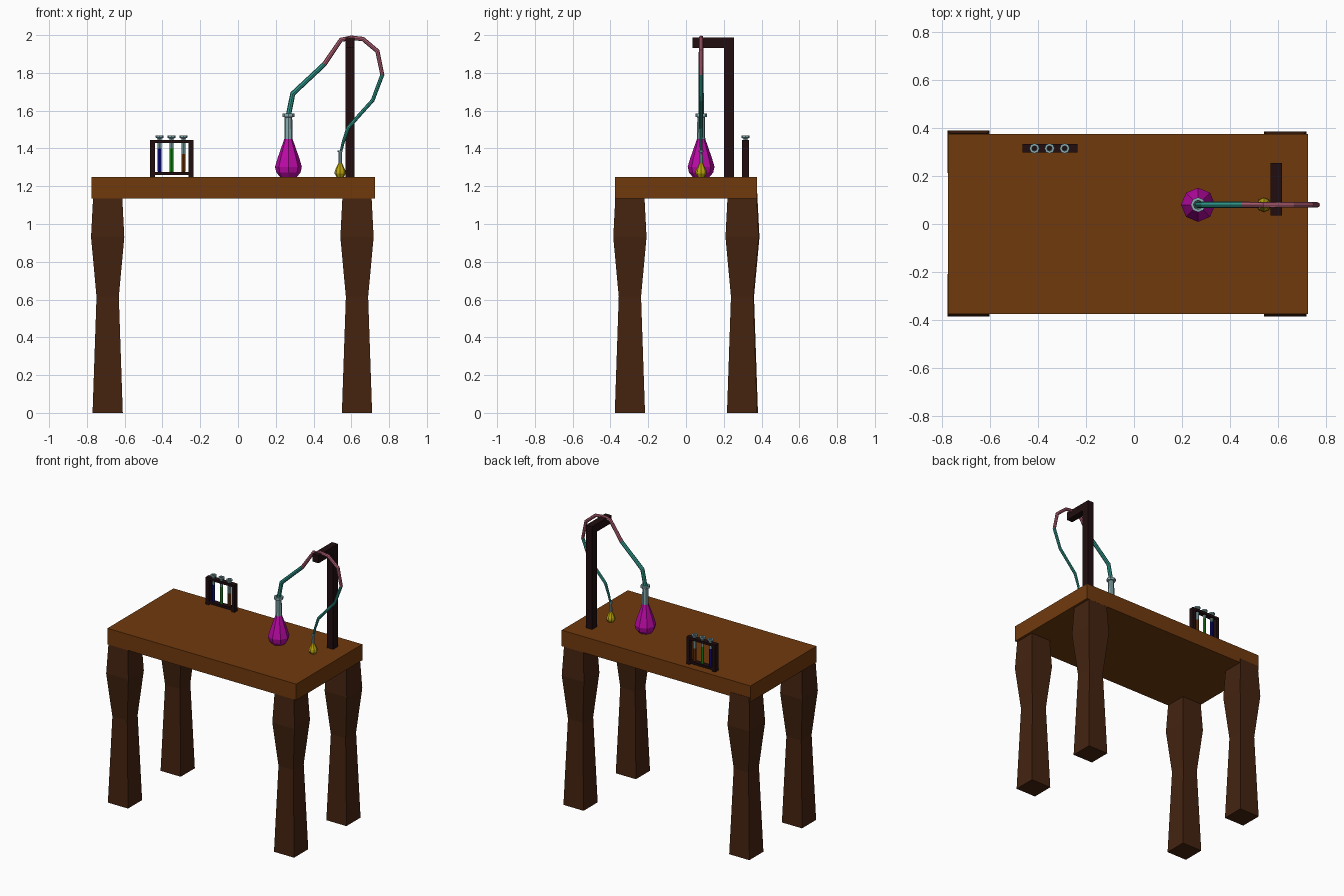
import bpy, bmesh, math
from mathutils import Vector

if "Cube" in bpy.data.objects:
    bpy.data.objects.remove(bpy.data.objects["Cube"], do_unlink=True)


def material(name, r, g, b):
    m = bpy.data.materials.new(name)
    m.diffuse_color = (r, g, b, 1)
    m.use_nodes = True
    m.node_tree.nodes["Principled BSDF"].inputs["Base Color"].default_value = (r, g, b, 1)
    return m


TABLE = material("table wood", .165, .042, .004)
LEG = material("leg wood", .058, .017, .005)
DARK = material("dark wood", .015, .004, .005)
MAGENTA = material("magenta liquid", .50, .003, .38)
YELLOW = material("yellow liquid", .50, .38, .004)
BLUE = material("blue liquid", .005, .005, .28)
GREEN = material("green liquid", .012, .30, .012)
GLASS = material("pale glass", .25, .42, .44)
TEAL = material("teal hose", .03, .31, .26)
PINK = material("pink hose", .45, .12, .18)


def finish(name, bm, mats):
    bmesh.ops.recalc_face_normals(bm, faces=bm.faces)
    mesh = bpy.data.meshes.new(name)
    bm.to_mesh(mesh)
    bm.free()
    for m in mats:
        mesh.materials.append(m)
    ob = bpy.data.objects.new(name, mesh)
    bpy.context.collection.objects.link(ob)
    return ob


def box(name, mat, x, y, z):
    """Box from three (low, high) ranges."""
    bm = bmesh.new()
    bmesh.ops.create_cube(bm, size=1)
    for v in bm.verts:
        v.co = [lo + (c + .5) * (hi - lo) for c, (lo, hi) in zip(v.co, (x, y, z))]
    return finish(name, bm, [mat])


def skin(bm, rings, mat_of):
    """Bridge successive rings and close both ends."""
    n = len(rings[0])
    for i, (a, b) in enumerate(zip(rings, rings[1:])):
        for k in range(n):
            f = bm.faces.new((a[k], a[(k + 1) % n], b[(k + 1) % n], b[k]))
            f.material_index = mat_of(i)
    bm.faces.new(rings[0]).material_index = mat_of(0)
    bm.faces.new(rings[-1]).material_index = mat_of(len(rings) - 2)


def lathe(name, profile, x, y, sides, mats, split=99, turn=0):
    """Spin (radius, z) points; bands from index split on use the second material."""
    bm = bmesh.new()
    rings = []
    for r, z in profile:
        angles = [turn + math.tau * k / sides for k in range(sides)]
        rings.append([bm.verts.new((x + r * math.cos(a), y + r * math.sin(a), z)) for a in angles])
    skin(bm, rings, lambda i: int(i >= split))
    return finish(name, bm, mats)


# Table top and four square, waisted legs
box("table_top", TABLE, (-.775, .725), (-.375, .375), (1.135, 1.25))
leg_profile = [(h * math.sqrt(2), z) for h, z in
               ((.08, 0), (.059, .615), (.088, .93), (.076, 1.165))]
for side, x in (("right", -.69), ("left", .63)):
    for end, y in (("front", -.297), ("back", .297)):
        if (side, end) == ("right", "back"):
            y += .004
        lathe(f"{end}_{side}_leg", leg_profile, x, y, 4, [LEG], turn=math.pi / 4)

# Hose stand
box("stand_post", DARK, (.568, .616), (.2, .255), (1.25, 1.988))
box("stand_arm", DARK, (.568, .616), (.035, .2), (1.932, 1.988))

# Test tube rack
RACK_Y = (.297, .333)
for name, x in (("right", -.465), ("left", -.261)):
    box(f"rack_{name}_post", DARK, (x, x + .025), RACK_Y, (1.25, 1.445))
box("rack_top_bar", DARK, (-.45, -.25), RACK_Y, (1.428, 1.445))
box("rack_bottom_bar", DARK, (-.45, -.25), RACK_Y, (1.26, 1.276))

# Test tubes, each filled to its own level
for name, x, liquid, level in (("blue", -.415, BLUE, 1.4), ("green", -.352, GREEN, 1.4),
                               ("brown", -.289, TABLE, 1.37)):
    lathe(f"{name}_test_tube",
          [(.006, 1.268), (.011, 1.28), (.011, level), (.011, 1.452), (.021, 1.457),
           (.021, 1.468), (.011, 1.468), (.009, 1.44)],
          x, .315, 8, [liquid, GLASS], split=2)

# Flasks: liquid body below, glass neck and rolled rim above
HOSE_Y = .08
lathe("large_flask",
      [(.045, 1.25), (.064, 1.272), (.071, 1.303), (.057, 1.35), (.022, 1.45), (.02, 1.565),
       (.031, 1.567), (.031, 1.584), (.019, 1.584), (.016, 1.52)],
      .267, HOSE_Y, 8, [MAGENTA, GLASS], split=4)
lathe("small_flask",
      [(.02, 1.25), (.03, 1.268), (.028, 1.283), (.01, 1.322), (.008, 1.38),
       (.013, 1.381), (.013, 1.389), (.007, 1.389), (.006, 1.36)],
      .541, HOSE_Y, 8, [YELLOW, GLASS], split=3)

# Hose: path points as (x, z, radius), tapering towards the small flask
path = [(.266, 1.53, .014), (.268, 1.58, .014), (.29, 1.69, .014), (.457, 1.846, .013),
        (.545, 1.975, .012), (.6, 1.986, .012), (.662, 1.979, .012), (.738, 1.915, .012),
        (.764, 1.79, .011), (.713, 1.655, .01), (.583, 1.51, .01), (.556, 1.43, .008),
        (.542, 1.37, .006)]
bm = bmesh.new()
rings = []
points = [Vector((x, HOSE_Y, z)) for x, z, r in path]
across = Vector((0, 1, 0))
for i, p in enumerate(points):
    before = (p - points[max(i - 1, 0)]).normalized()
    after = (points[min(i + 1, len(points) - 1)] - p).normalized()
    normal = (before + after).normalized().cross(across)
    r = path[i][2]
    rings.append([bm.verts.new(p + r * (math.cos(a) * normal + math.sin(a) * across))
                  for a in (math.tau * k / 8 for k in range(8))])
skin(bm, rings, lambda i: int(3 <= i < 8))
finish("hose", bm, [TEAL, PINK])
